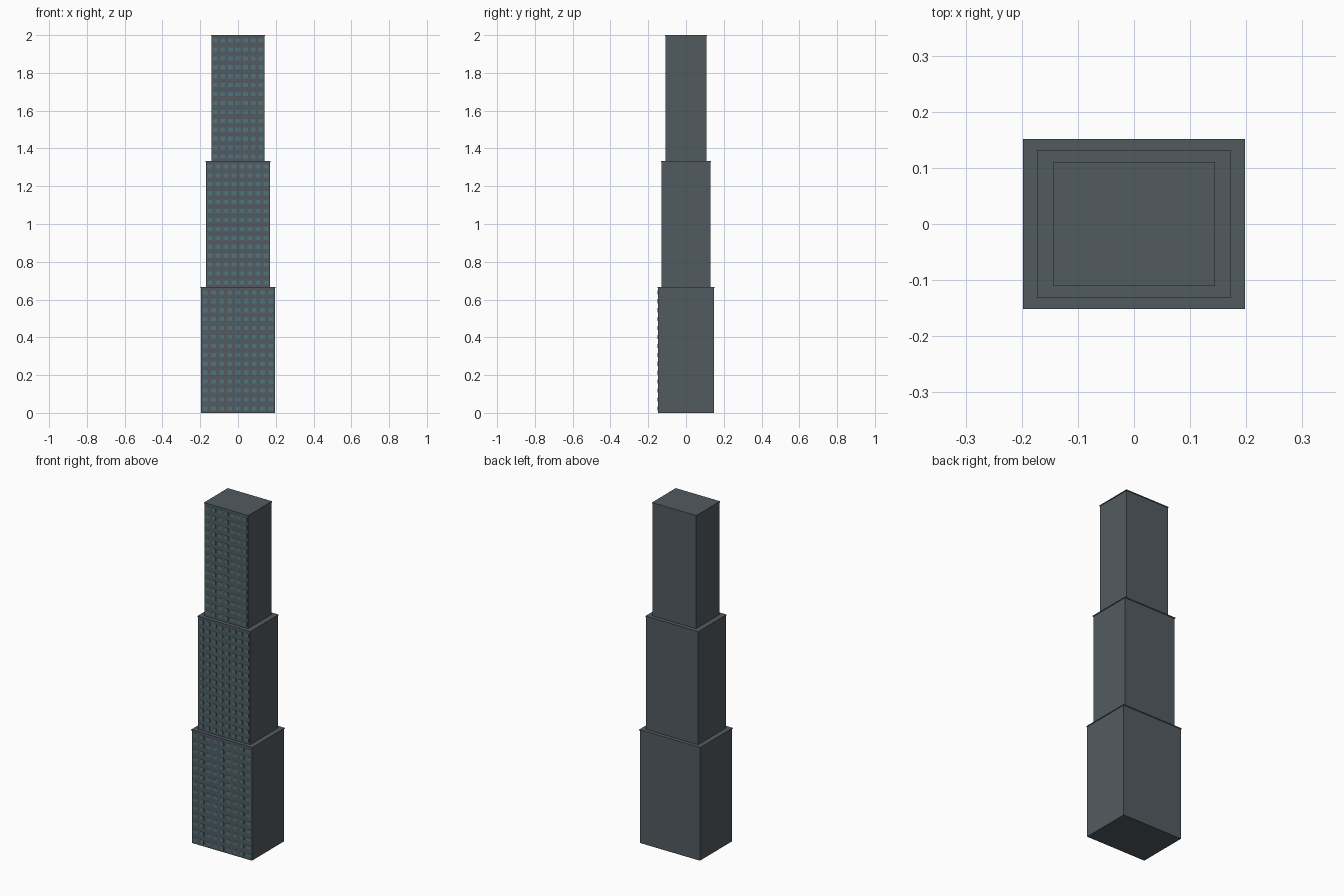
import bpy, bmesh
from mathutils import Matrix, Vector

if "Cube" in bpy.data.objects:
    bpy.data.objects.remove(bpy.data.objects["Cube"])


def material(name, color):
    m = bpy.data.materials.new(name)
    m.diffuse_color = color
    m.use_nodes = True
    m.node_tree.nodes["Principled BSDF"].inputs["Base Color"].default_value = m.diffuse_color
    return m


wall = material("wall_grey", (0.085, 0.105, 0.115, 1))
glass = material("window_glass", (0.08, 0.17, 0.21, 1))


def boxes(name, specs, mat):
    """One object made of boxes given as (centre, size)."""
    bm = bmesh.new()
    for c, s in specs:
        bmesh.ops.create_cube(bm, size=1, matrix=Matrix.Translation(c) @ Matrix.Diagonal((*s, 1)))
    me = bpy.data.meshes.new(name)
    bm.to_mesh(me)
    bm.free()
    me.materials.append(mat)
    ob = bpy.data.objects.new(name, me)
    bpy.context.collection.objects.link(ob)
    return ob


H = 2 / 3
CAP = 0.005
ROWS = 14

# name, half width, half depth, window columns
tiers = [("lower", 0.195, 0.149, 9), ("middle", 0.169, 0.129, 8), ("upper", 0.141, 0.108, 7)]

for i, (name, hx, hy, cols) in enumerate(tiers):
    z0 = i * H
    # Tower block
    boxes(name + "_block", [(Vector((0, 0, z0 + (H - CAP) / 2)), (2 * hx, 2 * hy, H - CAP))], wall)
    # Thin overhanging roof slab
    boxes(name + "_roof_slab", [(Vector((0, 0, z0 + H - CAP / 2)),
                                 (2 * hx + 0.006, 2 * hy + 0.005, CAP))], wall)
    # Window grid, front face only
    px, pz = 2 * hx / cols, (H - CAP) / ROWS
    grid = [(Vector((-hx + (c + 0.5) * px, -hy, z0 + (r + 0.5) * pz)), (0.025, 0.003, 0.022))
            for c in range(cols) for r in range(ROWS)]
    boxes(name + "_windows", grid, glass)
